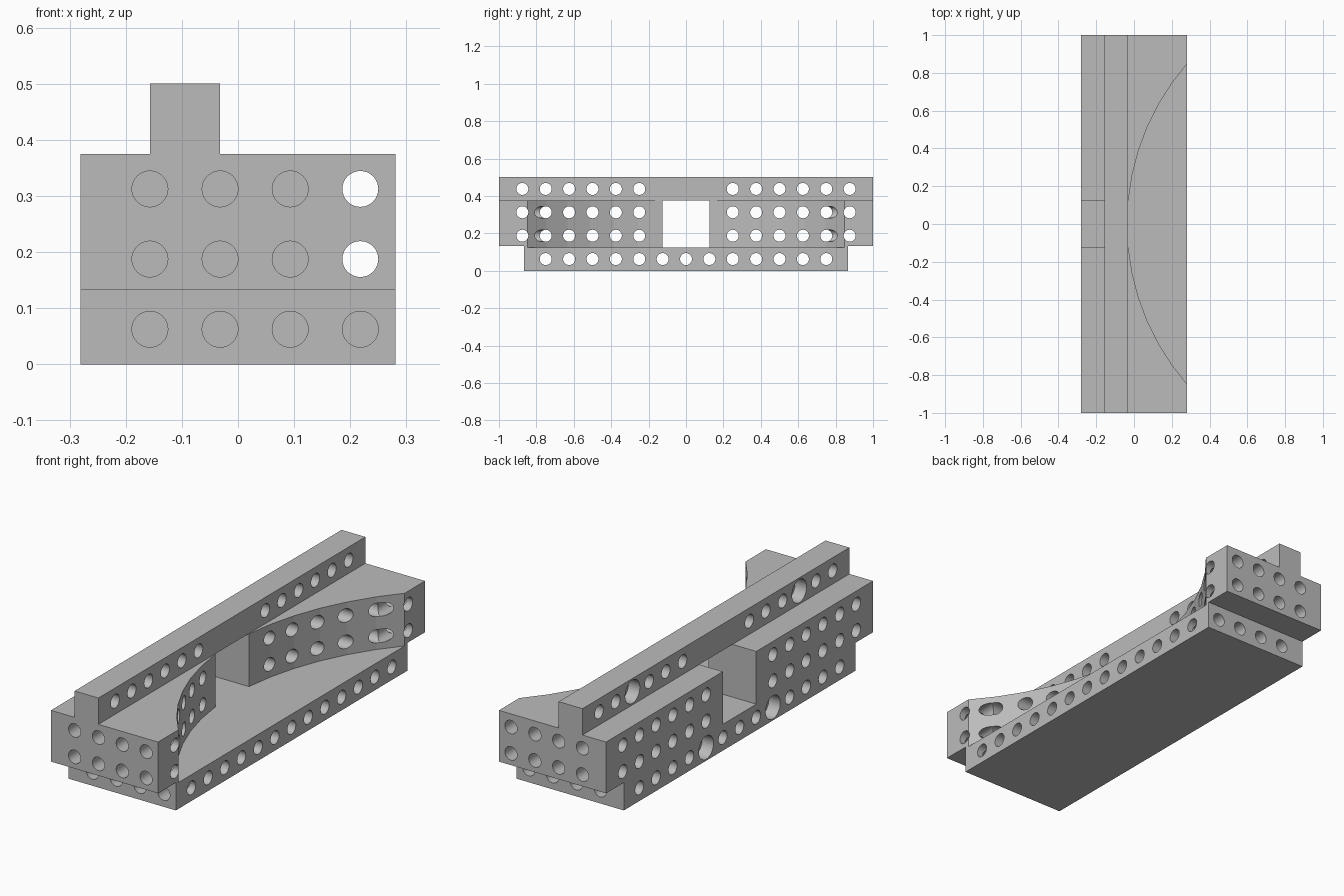
import bpy, bmesh, math
from mathutils import Vector, Matrix

if "Cube" in bpy.data.objects:
    bpy.data.objects.remove(bpy.data.objects["Cube"], do_unlink=True)

U = 0.125            # grid pitch of the holes
HALF_W = 0.281       # half width in x
HOLE_R = 0.032
ROWS = [U * (k + 0.5) for k in range(4)]

grey = bpy.data.materials.new("plain grey")
grey.use_nodes = True
grey.diffuse_color = (0.5, 0.5, 0.5, 1)
grey.node_tree.nodes["Principled BSDF"].inputs["Base Color"].default_value = (0.5, 0.5, 0.5, 1)


def finish(bm, name):
    bmesh.ops.recalc_face_normals(bm, faces=bm.faces)
    mesh = bpy.data.meshes.new(name)
    bm.to_mesh(mesh)
    bm.free()
    mesh.materials.append(grey)
    obj = bpy.data.objects.new(name, mesh)
    bpy.context.collection.objects.link(obj)
    return obj


def prism(name, points, push):
    """Closed outline extruded along the push vector."""
    bm = bmesh.new()
    face = bm.faces.new([bm.verts.new(p) for p in points])
    moved = bmesh.ops.extrude_face_region(bm, geom=[face])["geom"]
    verts = [g for g in moved if isinstance(g, bmesh.types.BMVert)]
    bmesh.ops.translate(bm, verts=verts, vec=push)
    return finish(bm, name)


def drills(name, spans, radius):
    """One cylinder for each (start, end) pair."""
    bm = bmesh.new()
    for a, b in spans:
        a, b = Vector(a), Vector(b)
        axis = b - a
        turn = axis.to_track_quat("Z", "Y").to_matrix().to_4x4()
        bmesh.ops.create_cone(bm, cap_ends=True, segments=32, radius1=radius, radius2=radius,
                              depth=axis.length, matrix=Matrix.Translation((a + b) / 2) @ turn)
    return finish(bm, name)


def combine(target, tool, operation):
    tool.hide_render = True
    mod = target.modifiers.new(operation.lower(), "BOOLEAN")
    mod.operation = operation
    mod.solver = "EXACT"
    mod.object = tool
    bpy.context.view_layer.objects.active = target
    bpy.ops.object.modifier_apply(modifier=mod.name)
    bpy.data.objects.remove(tool, do_unlink=True)


# Body: stepped side profile across the full width
half = [(0.867, 0), (0.867, 0.132), (1, 0.132), (1, 3 * U)]
side = half + [(-y, z) for y, z in reversed(half)]
frame = prism("drilled_frame", [(-HALF_W, y, z) for y, z in side], (2 * HALF_W, 0, 0))

# Curved pocket on one side, joined to the central window
radius, centre = 1.293, 1.257
start, end = math.asin(U / radius), math.radians(41.2)
arc = []
for i in range(7):
    t = start + (end - start) * i / 6
    arc.append((centre - radius * math.cos(t), radius * math.sin(t)))
outline = [(-0.4, U)] + arc
outline += [(x, -y) for x, y in reversed(outline)]
combine(frame, prism("pocket_cutter", [(x, y, U) for x, y in outline], (0, 0, 0.5)), "DIFFERENCE")

# Top rail bridging the window
rail = [(-0.157, -1, 3 * U), (-0.032, -1, 3 * U), (-0.032, -1, 4 * U), (-0.157, -1, 4 * U)]
combine(frame, prism("top_rail", rail, (0, 2, 0)), "UNION")

# Holes across the width
across = [(k * U, ROWS[0]) for k in range(-6, 7)]
across += [(s * k * U, z) for z in ROWS[1:] for k in range(2, 8) for s in (-1, 1)]
combine(frame, drills("cross_drills", [((-0.4, y, z), (0.4, y, z)) for y, z in across], HOLE_R),
        "DIFFERENCE")

# Wide counterbores on the flat side: two in the base, two in the rail
bores = []
for s in (-1, 1):
    bores.append(((-0.4, s * 2 * U, ROWS[0]), (-HALF_W + 0.06, s * 2 * U, ROWS[0])))
    bores.append(((-0.25, s * 5 * U, ROWS[3]), (-0.157 + 0.06, s * 5 * U, ROWS[3])))
combine(frame, drills("counterbore_drills", bores, 0.055), "DIFFERENCE")

# Blind holes in both ends
ends = []
for s in (-1, 1):
    for k in range(4):
        x = -0.157 + k * U
        ends += [((x, s * 1.1, z), (x, s * 0.69, z)) for z in ROWS[:3]]
combine(frame, drills("end_drills", ends, HOLE_R), "DIFFERENCE")
